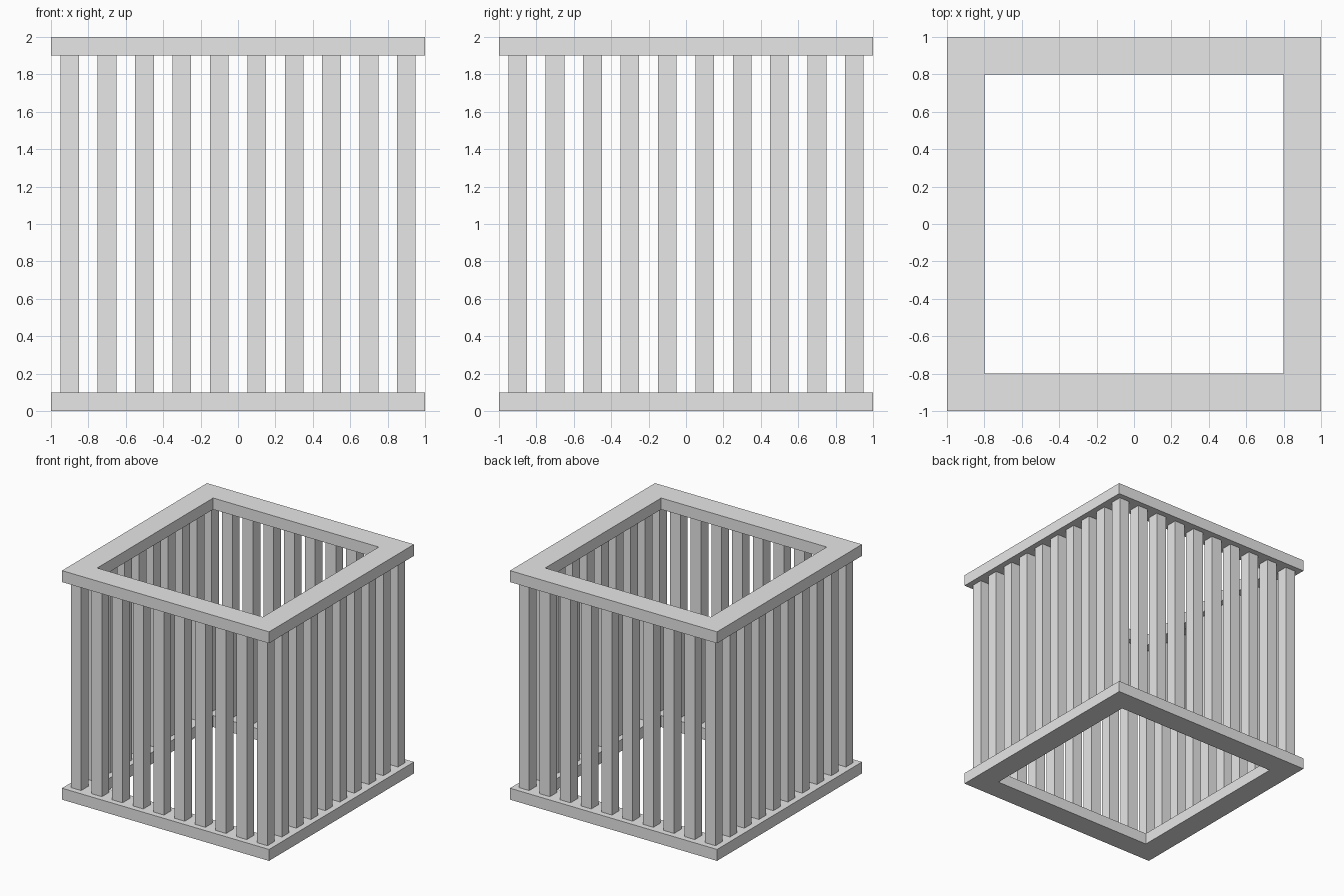
import bpy
import bmesh
from mathutils import Matrix, Vector

cube = bpy.data.objects.get("Cube")
if cube:
    bpy.data.objects.remove(cube, do_unlink=True)

SIZE, HEIGHT, RAIL, BAR, COUNT = 2.0, 2.0, 0.1, 0.1, 10
INNER = 0.8

grey = bpy.data.materials.new("light grey")
grey.use_nodes = True
grey.diffuse_color = (0.8, 0.8, 0.8, 1)
grey.node_tree.nodes["Principled BSDF"].inputs["Base Color"].default_value = (0.8, 0.8, 0.8, 1)


def add_object(name, bm):
    bmesh.ops.recalc_face_normals(bm, faces=bm.faces)
    mesh = bpy.data.meshes.new(name)
    bm.to_mesh(mesh)
    bm.free()
    mesh.materials.append(grey)
    obj = bpy.data.objects.new(name, mesh)
    bpy.context.collection.objects.link(obj)
    return obj


# Square frame: a mitred ring extruded upward
def frame(name, z):
    bm = bmesh.new()
    corners = [(-1, -1), (1, -1), (1, 1), (-1, 1)]
    outer, inner = [[bm.verts.new((x * r, y * r, z)) for x, y in corners]
                    for r in (SIZE / 2, INNER)]
    for i in range(4):
        j = (i + 1) % 4
        bm.faces.new((outer[i], outer[j], inner[j], inner[i]))
    ring = bmesh.ops.extrude_face_region(bm, geom=bm.faces[:])
    top = [v for v in ring["geom"] if isinstance(v, bmesh.types.BMVert)]
    bmesh.ops.translate(bm, verts=top, vec=(0, 0, RAIL))
    return add_object(name, bm)


# Upright square bar between the two frames
def bar(name, x, y):
    bm = bmesh.new()
    length = HEIGHT - 2 * RAIL
    bmesh.ops.create_cube(bm, size=1, matrix=Matrix.Diagonal((BAR, BAR, length, 1)))
    obj = add_object(name, bm)
    obj.location = Vector((x, y, HEIGHT / 2))


frame("bottom_frame", 0)
frame("top_frame", HEIGHT - RAIL)

# Bars run around the perimeter, with shared corner bars
step = SIZE / COUNT
edge = SIZE / 2 - step / 2
for i in range(COUNT):
    for j in range(COUNT):
        x, y = -edge + i * step, -edge + j * step
        if j == 0:
            bar(f"front_bar_{i + 1}", x, y)
        elif j == COUNT - 1:
            bar(f"back_bar_{i + 1}", x, y)
        elif i == 0:
            bar(f"right_bar_{j}", x, y)
        elif i == COUNT - 1:
            bar(f"left_bar_{j}", x, y)
